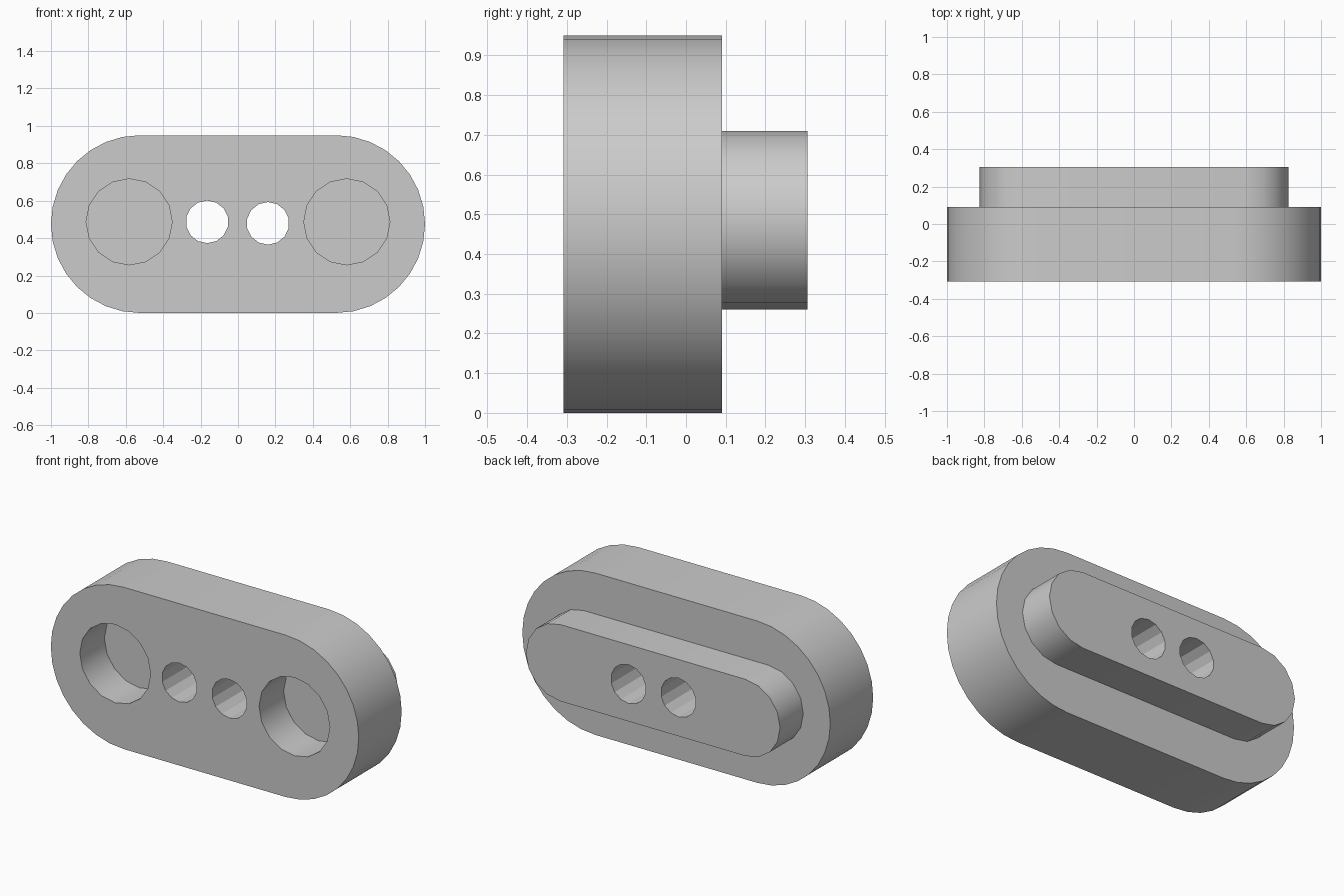
import bpy, bmesh
from math import pi, sin, cos, radians

cube = bpy.data.objects.get("Cube")
if cube:
    bpy.data.objects.remove(cube, do_unlink=True)

grey = bpy.data.materials.new("plain grey")
grey.use_nodes = True
COLOUR = (0.6, 0.6, 0.6, 1)
grey.diffuse_color = COLOUR
grey.node_tree.nodes["Principled BSDF"].inputs["Base Color"].default_value = COLOUR


def prism(name, outline, y0, y1):
    """Extrude an x-z outline from y0 back to y1."""
    bm = bmesh.new()
    face = bm.faces.new([bm.verts.new((x, y0, z)) for x, z in outline])
    wall = bmesh.ops.extrude_face_region(bm, geom=[face])["geom"]
    moved = [v for v in wall if isinstance(v, bmesh.types.BMVert)]
    bmesh.ops.translate(bm, verts=moved, vec=(0, y1 - y0, 0))
    bmesh.ops.recalc_face_normals(bm, faces=bm.faces)
    mesh = bpy.data.meshes.new(name)
    bm.to_mesh(mesh)
    bm.free()
    mesh.materials.append(grey)
    obj = bpy.data.objects.new(name, mesh)
    bpy.context.collection.objects.link(obj)
    return obj


def slot(reach, radius, z, steps):
    """Outline with straight top and bottom and half-round ends."""
    points = []
    for side in (1, -1):
        for i in range(steps + 1):
            a = pi * i / steps
            points.append((side * (reach + radius * sin(a)), z + side * radius * cos(a)))
    return points


def circle(x, z, radius, sides):
    return [(x + radius * sin(2 * pi * i / sides), z + radius * cos(2 * pi * i / sides))
            for i in range(sides)]


def combine(target, tool, operation):
    mod = target.modifiers.new(operation.lower(), "BOOLEAN")
    mod.operation, mod.solver, mod.object = operation, "EXACT", tool
    bpy.context.view_layer.objects.active = target
    bpy.ops.object.modifier_apply(modifier=mod.name)
    bpy.data.objects.remove(tool, do_unlink=True)


# Main block with the smaller raised key on its back
body = prism("connector_body", slot(0.525, 0.475, 0.475, 16), -0.308, 0.09)
combine(body, prism("back_key", slot(0.6, 0.225, 0.485, 8), 0.03, 0.306), "UNION")

# Blind sockets in the front
for x in (-0.582, 0.582):
    combine(body, prism("socket_cutter", circle(x, 0.487, 0.23, 16), -0.5, -0.08), "DIFFERENCE")

# Through holes
for x, z in ((-0.165, 0.487), (0.16, 0.479)):
    combine(body, prism("hole_cutter", circle(x, z, 0.114, 14), -0.5, 0.5), "DIFFERENCE")

# Smooth rounded ends, crisp rims
bpy.ops.object.select_all(action="DESELECT")
body.select_set(True)
bpy.context.view_layer.objects.active = body
bpy.ops.object.shade_smooth_by_angle(angle=radians(24))
